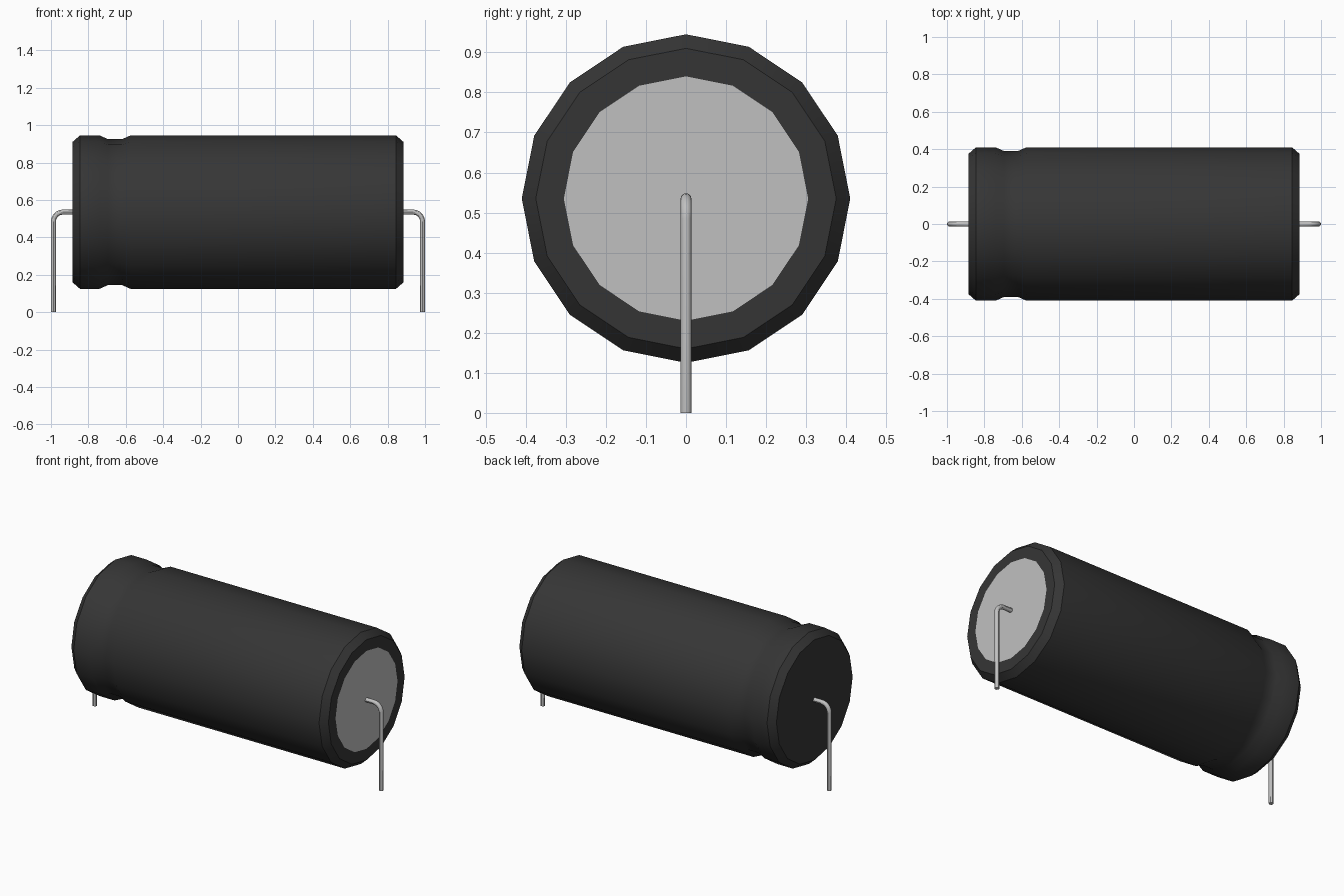
import bpy, bmesh, math
from mathutils import Vector

cube = bpy.data.objects.get("Cube")
if cube:
    bpy.data.objects.remove(cube, do_unlink=True)

AXIS_Z = 0.535      # height of the can's axis
SIDES = 16


def material(name, value):
    m = bpy.data.materials.new(name)
    m.use_nodes = True
    col = (value, value, value, 1)
    m.diffuse_color = col
    m.node_tree.nodes["Principled BSDF"].inputs["Base Color"].default_value = col
    return m


black = material("black sleeve", 0.036)
silver = material("silver metal", 0.53)


def finish(name, bm, mats):
    bmesh.ops.recalc_face_normals(bm, faces=bm.faces[:])
    me = bpy.data.meshes.new(name)
    bm.to_mesh(me)
    bm.free()
    for m in mats:
        me.materials.append(m)
    ob = bpy.data.objects.new(name, me)
    bpy.context.collection.objects.link(ob)
    bpy.ops.object.select_all(action='DESELECT')
    ob.select_set(True)
    bpy.context.view_layer.objects.active = ob
    bpy.ops.object.shade_smooth_by_angle(angle=math.radians(30))
    return ob


def skin(bm, rings):
    """Join consecutive rings of vertices with quads."""
    for a, b in zip(rings, rings[1:]):
        n = len(a)
        for i in range(n):
            bm.faces.new((a[i], a[(i + 1) % n], b[(i + 1) % n], b[i]))


def ring(bm, centre, u, v, radius, n):
    return [bm.verts.new(centre + radius * (math.cos(2 * math.pi * i / n) * u
                                            + math.sin(2 * math.pi * i / n) * v))
            for i in range(n)]


# Can: profile of (x, radius) turned about the x axis, with a crimped groove
profile = [(-0.885, 0.375), (-0.845, 0.41), (-0.74, 0.41), (-0.695, 0.39),
           (-0.62, 0.39), (-0.575, 0.41), (0.845, 0.41), (0.885, 0.375),
           (0.885, 0.305)]
bm = bmesh.new()
Y, Z = Vector((0, 1, 0)), Vector((0, 0, 1))
rings = [ring(bm, Vector((x, 0, AXIS_Z)), Z, Y, r, SIDES) for x, r in profile]
skin(bm, rings)
bm.faces.new(rings[0])
bm.faces.new(rings[-1]).material_index = 1   # bare metal end
finish("capacitor_can", bm, [black, silver])


# Wire leads: out of each end, round a bend and down to the ground
def lead(name, side):
    radius, bend, out_x = 0.0135, 0.05, 0.9865
    path = [(Vector((0.87, 0, AXIS_Z)), 0.0)]
    for k in range(7):
        a = math.radians(15 * k)
        path.append((Vector((out_x - bend + bend * math.sin(a), 0,
                             AXIS_Z - bend + bend * math.cos(a))), a))
    path.append((Vector((out_x, 0, 0)), math.pi / 2))
    bm = bmesh.new()
    rings = []
    for p, a in path:
        u = Vector((side * math.sin(a), 0, math.cos(a)))
        rings.append(ring(bm, Vector((side * p.x, 0, p.z)), u, Y, radius, 12))
    skin(bm, rings)
    bm.faces.new(rings[0])
    bm.faces.new(rings[-1])
    finish(name, bm, [silver])


lead("left_lead", 1)
lead("right_lead", -1)
